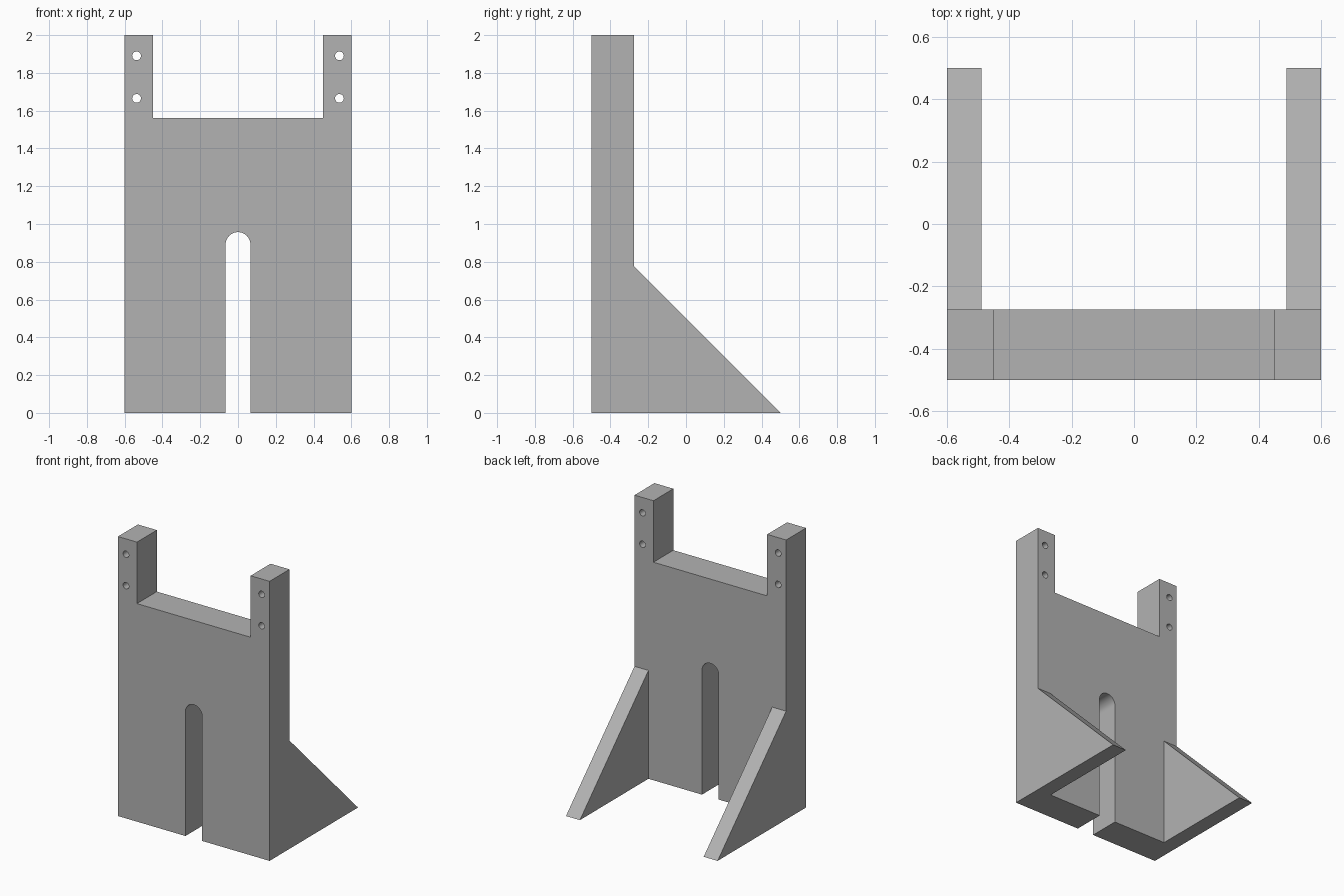
import bpy, bmesh, math
from mathutils import Vector

cube = bpy.data.objects.get("Cube")
if cube:
    bpy.data.objects.remove(cube, do_unlink=True)

grey = bpy.data.materials.new("plain grey")
grey.use_nodes = True
colour = (0.45, 0.45, 0.45, 1)
grey.diffuse_color = colour
grey.node_tree.nodes["Principled BSDF"].inputs["Base Color"].default_value = colour

HALF_W, FRONT, BACK, TOP = 0.6, -0.5, -0.275, 2.0
POST_IN, SADDLE_Z = 0.45, 1.56
SLOT_R, SLOT_TOP = 0.066, 0.957
RIB_IN, RIB_Z, RIB_Y = 0.49, 0.775, 0.5


def prism(name, points, sweep):
    """Extrude a closed outline along the sweep vector."""
    bm = bmesh.new()
    face = bm.faces.new([bm.verts.new(p) for p in points])
    out = bmesh.ops.extrude_face_region(bm, geom=[face])
    verts = [g for g in out["geom"] if isinstance(g, bmesh.types.BMVert)]
    bmesh.ops.translate(bm, verts=verts, vec=Vector(sweep))
    bmesh.ops.recalc_face_normals(bm, faces=bm.faces[:])
    mesh = bpy.data.meshes.new(name)
    bm.to_mesh(mesh)
    bm.free()
    mesh.materials.append(grey)
    obj = bpy.data.objects.new(name, mesh)
    bpy.context.collection.objects.link(obj)
    return obj


def combine(target, tool, operation):
    """Apply a boolean, then discard the tool."""
    mod = target.modifiers.new(tool.name, "BOOLEAN")
    mod.operation, mod.solver, mod.object = operation, "EXACT", tool
    bpy.context.view_layer.objects.active = target
    bpy.ops.object.modifier_apply(modifier=mod.name)
    bpy.data.objects.remove(tool, do_unlink=True)


def arc(x, z, radius, start, end, steps):
    angles = [start + (end - start) * i / steps for i in range(steps + 1)]
    return [(x + radius * math.cos(a), z + radius * math.sin(a)) for a in angles]


# Upright plate: forked top, round-ended slot at the bottom
outline = [(-SLOT_R, 0), (-HALF_W, 0), (-HALF_W, TOP), (-POST_IN, TOP),
           (-POST_IN, SADDLE_Z), (POST_IN, SADDLE_Z), (POST_IN, TOP),
           (HALF_W, TOP), (HALF_W, 0), (SLOT_R, 0)]
outline += arc(0, SLOT_TOP - SLOT_R, SLOT_R, 0, math.pi, 24)
bracket = prism("slotted_bracket", [(x, FRONT, z) for x, z in outline],
                (0, BACK - FRONT, 0))

for side in (-1, 1):
    # Triangular rib behind each edge, rooted inside the plate
    root = BACK - 0.1
    profile = [(root, 0), (RIB_Y, 0), (BACK, RIB_Z), (root, RIB_Z)]
    rib = prism("rib", [(side * RIB_IN, y, z) for y, z in profile],
                (side * (HALF_W - RIB_IN), 0, 0))
    combine(bracket, rib, "UNION")
    # Two bolt holes through each post
    for z in (1.665, 1.89):
        ring = arc(side * 0.537, z, 0.023, 0, math.tau, 24)[:-1]
        hole = prism("bolt_hole", [(x, FRONT - 0.1, h) for x, h in ring], (0, 0.5, 0))
        combine(bracket, hole, "DIFFERENCE")

# Smooth only the slot end and the hole walls
bpy.ops.object.select_all(action="DESELECT")
bracket.select_set(True)
bpy.context.view_layer.objects.active = bracket
bpy.ops.object.shade_smooth_by_angle(angle=math.radians(30))
